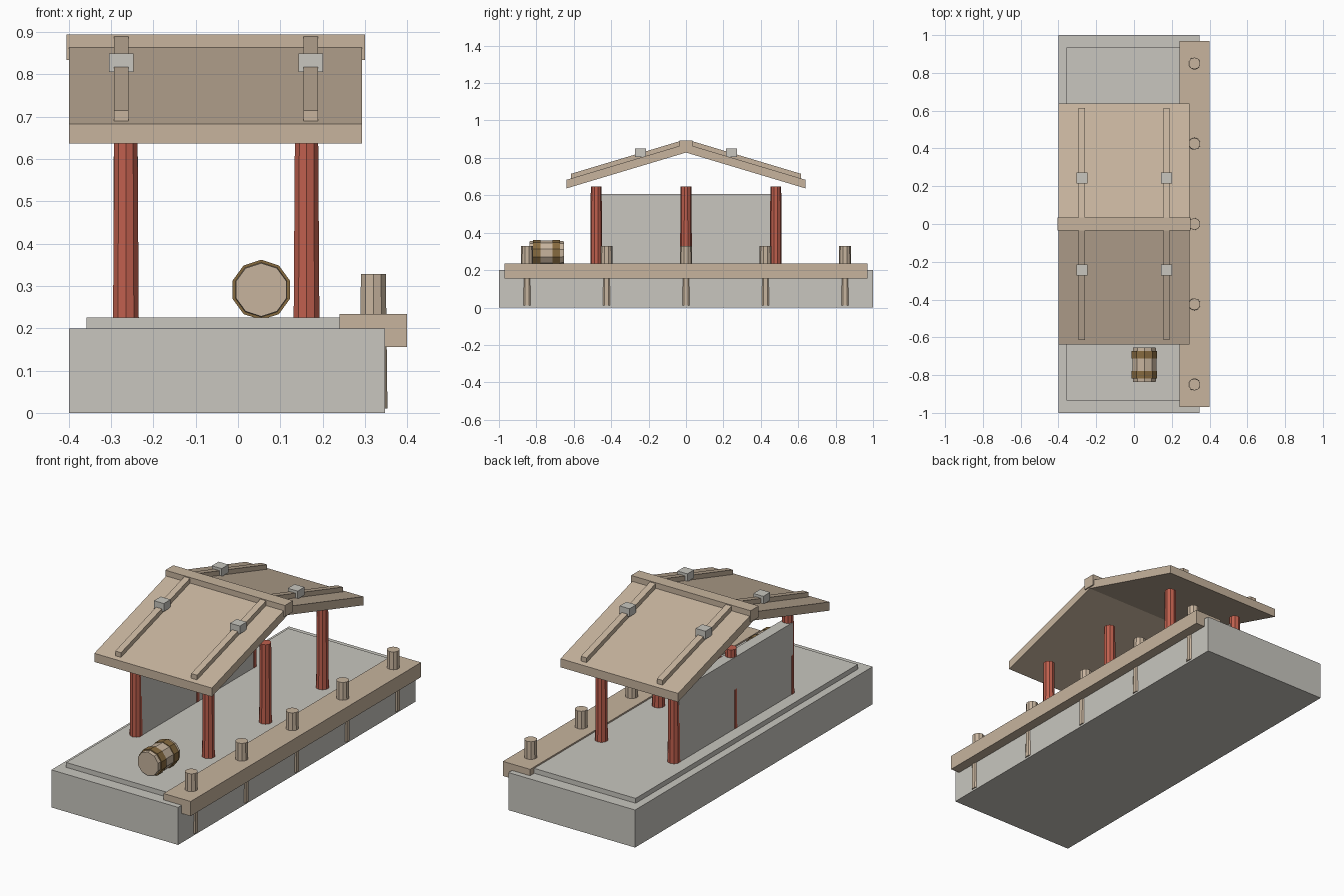
import bpy, bmesh, math
from mathutils import Matrix

cube = bpy.data.objects.get("Cube")
if cube:
    bpy.data.objects.remove(cube, do_unlink=True)


def material(name, rgb):
    m = bpy.data.materials.new(name)
    m.use_nodes = True
    m.diffuse_color = (*rgb, 1)
    m.node_tree.nodes["Principled BSDF"].inputs["Base Color"].default_value = (*rgb, 1)
    return m


STONE = material("pale_stone", (0.58, 0.565, 0.52))
WOOD = material("tan_wood", (0.57, 0.455, 0.34))
RED = material("red_paint", (0.52, 0.115, 0.075))
BAND = material("brown_band", (0.24, 0.145, 0.05))


def finish(name, bm, mat):
    bmesh.ops.recalc_face_normals(bm, faces=bm.faces)
    mesh = bpy.data.meshes.new(name)
    bm.to_mesh(mesh)
    bm.free()
    mesh.materials.append(mat)
    obj = bpy.data.objects.new(name, mesh)
    bpy.context.collection.objects.link(obj)
    return obj


def box(name, mat, x, y, z):
    """Box from (min, max) ranges on each axis."""
    return prism(name, mat, x, [(y[0], z[0]), (y[1], z[0]), (y[1], z[1]), (y[0], z[1])])


def prism(name, mat, x, profile):
    """Extrude a (y, z) profile along the x range."""
    bm = bmesh.new()
    face = bm.faces.new([bm.verts.new((x[0], y, z)) for y, z in profile])
    ext = bmesh.ops.extrude_face_region(bm, geom=[face])["geom"]
    moved = [v for v in ext if isinstance(v, bmesh.types.BMVert)]
    bmesh.ops.translate(bm, verts=moved, vec=(x[1] - x[0], 0, 0))
    return finish(name, bm, mat)


def lathe(name, mat, profile, place, sides=10):
    """Capped faceted solid from (radius, height) rings around local z."""
    bm = bmesh.new()
    rings = []
    for r, h in profile:
        angles = [math.tau * i / sides for i in range(sides)]
        rings.append([bm.verts.new((r * math.sin(a), r * math.cos(a), h)) for a in angles])
    for low, high in zip(rings, rings[1:]):
        for i in range(sides):
            j = (i + 1) % sides
            bm.faces.new((low[i], low[j], high[j], high[i]))
    bm.faces.new(rings[0])
    bm.faces.new(rings[-1])
    bm.transform(place)
    return finish(name, bm, mat)


# Stone platform and raised floor
box("platform", STONE, (-0.4, 0.347), (-1, 1), (0, 0.2))
box("floor_slab", STONE, (-0.358, 0.305), (-0.935, 0.935), (0.19, 0.226))

# Dock edge beam with mooring posts
box("edge_beam", WOOD, (0.24, 0.4), (-0.97, 0.97), (0.156, 0.234))
for i in range(-2, 3):
    lathe("mooring_post", WOOD, [(0.035, 0.01), (0.031, 0.328)],
          Matrix.Translation((0.32, i * 0.425, 0)))

# Red columns and back wall
for x in (-0.265, 0.162):
    for y in (-0.48, 0, 0.48):
        lathe("column", RED, [(0.032, 0.22), (0.029, 0.648)], Matrix.Translation((x, y, 0)))
box("back_wall", STONE, (-0.294, -0.236), (-0.48, 0.48), (0.22, 0.606))

# Pitched roof
SLOPE = 0.3


def roof_z(y):
    return 0.683 + (0.638 - y) * SLOPE


for side, label in ((-1, "front"), (1, "back")):
    def strip(outer, inner, low, high):
        return [(side * outer, roof_z(outer) + low), (side * inner, roof_z(inner) + low),
                (side * inner, roof_z(inner) + high), (side * outer, roof_z(outer) + high)]

    prism(label + "_roof_panel", WOOD, (-0.4, 0.293), strip(0.638, 0, -0.046, 0))
    for x in (-0.276, 0.172):
        prism(label + "_batten", WOOD, (x - 0.017, x + 0.017), strip(0.615, 0.02, -0.005, 0.025))
        box(label + "_roof_stone", STONE, (x - 0.029, x + 0.029),
            sorted((side * 0.215, side * 0.272)), (0.806, 0.849))
box("ridge_beam", WOOD, (-0.405, 0.3), (-0.034, 0.034), (0.834, 0.894))

# Barrel lying on the floor
lay = Matrix.Translation((0.055, -0.745, 0.291)) @ Matrix.Rotation(math.radians(90), 4, "X")
lathe("barrel", WOOD, [(0.063, -0.092), (0.067, -0.035), (0.067, 0.035), (0.063, 0.092)], lay)
for h in (-0.052, 0.052):
    lathe("barrel_band", BAND, [(0.071, h - 0.02), (0.071, h + 0.02)],
          lay)
